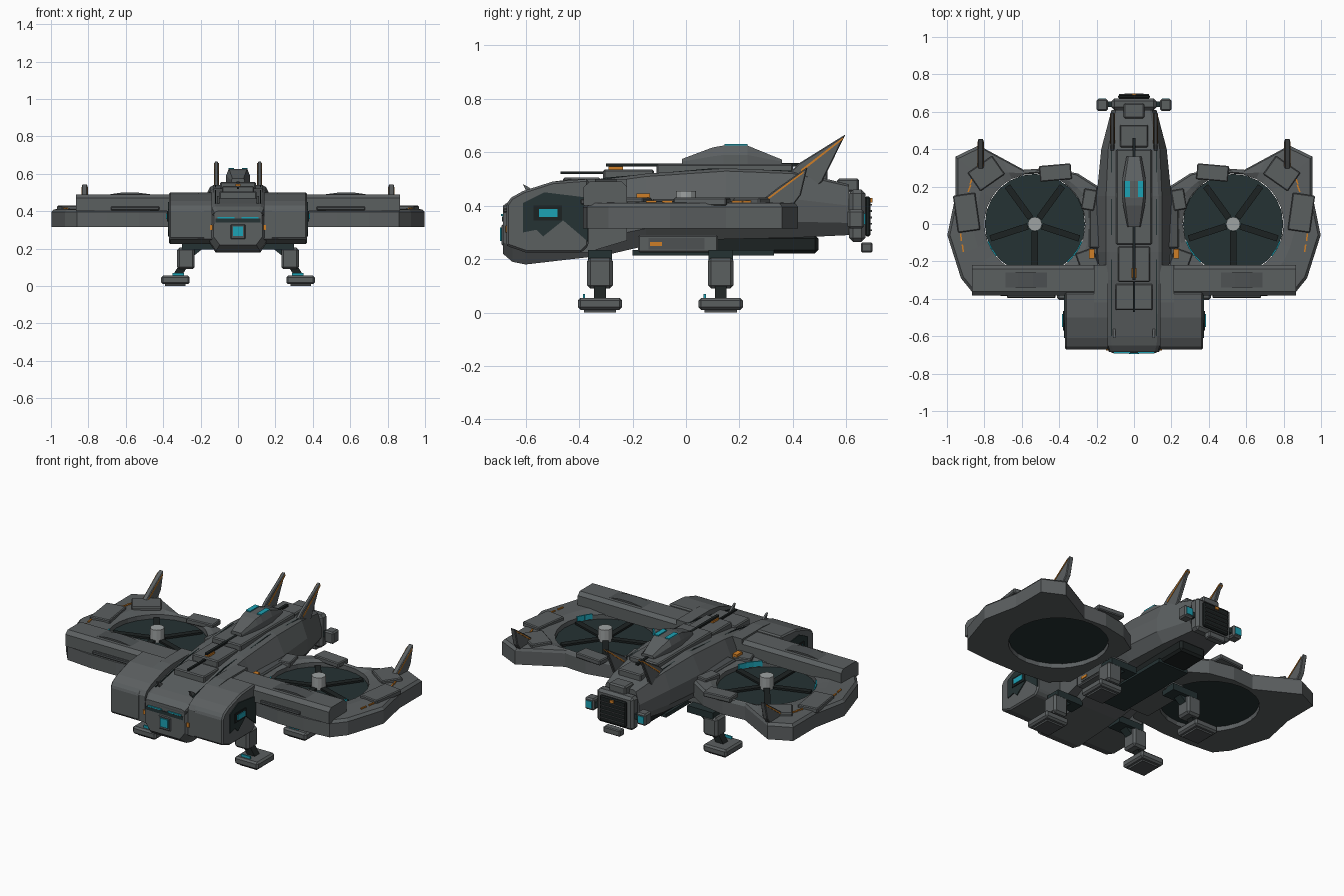
import bpy, bmesh, math
from mathutils import Vector, Matrix


def material(name, rgb):
    m = bpy.data.materials.new(name)
    m.diffuse_color = (*rgb, 1)
    return m


GREY = material("hull grey", (0.105, 0.115, 0.118))
MID = material("panel grey", (0.075, 0.083, 0.086))
DARK = material("dark teal", (0.018, 0.032, 0.033))
BLACK = material("near black", (0.012, 0.016, 0.016))
CYAN = material("cyan light", (0.012, 0.36, 0.46))
ORANGE = material("orange mark", (0.62, 0.21, 0.02))
PALE = material("pale metal", (0.34, 0.36, 0.36))


def finish(name, bm, mat, mirror=False, bevel=0):
    bmesh.ops.recalc_face_normals(bm, faces=bm.faces)
    me = bpy.data.meshes.new(name)
    bm.to_mesh(me)
    bm.free()
    me.materials.append(mat)
    ob = bpy.data.objects.new(name, me)
    bpy.context.collection.objects.link(ob)
    if bevel:
        b = ob.modifiers.new("bevel", 'BEVEL')
        b.width, b.segments = bevel, 1
    if mirror:
        ob.modifiers.new("mirror", 'MIRROR')
    return ob


def loft(name, rings, mat, mirror=False, bevel=0):
    """Skin a list of equal-length rings and cap both ends."""
    bm = bmesh.new()
    vs = [[bm.verts.new(p) for p in r] for r in rings]
    n = len(vs[0])
    for a, b in zip(vs, vs[1:]):
        for i in range(n):
            j = (i + 1) % n
            bm.faces.new((a[i], a[j], b[j], b[i]))
    bm.faces.new(vs[0])
    bm.faces.new(vs[-1])
    return finish(name, bm, mat, mirror, bevel)


def box(name, x, y, z, mat, mirror=False, bevel=0, turn=0):
    c = Vector(((x[0] + x[1]) / 2, (y[0] + y[1]) / 2, (z[0] + z[1]) / 2))
    bm = bmesh.new()
    bmesh.ops.create_cube(bm, size=1)
    m = (Matrix.Translation(c) @ Matrix.Rotation(math.radians(turn), 4, 'Z')
         @ Matrix.Diagonal((x[1] - x[0], y[1] - y[0], z[1] - z[0], 1)))
    bm.transform(m)
    return finish(name, bm, mat, mirror, bevel)


def side_plate(name, profile, x0, x1, mat, mirror=True, bevel=0):
    """Extrude a y-z profile along x."""
    return loft(name, [[(x, y, z) for y, z in profile] for x in (x0, x1)], mat, mirror, bevel)


def disc(name, c, r, depth, mat, sides=24):
    bm = bmesh.new()
    bmesh.ops.create_cone(bm, cap_ends=True, segments=sides, radius1=r, radius2=r, depth=depth,
                          matrix=Matrix.Translation(c))
    return finish(name, bm, mat, True)


# Fuselage: ten-sided sections (y, half width, bottom, top, top half width)
def section(y, w, zb, zt, wt):
    h = zt - zb
    half = [(w * 0.75, zb), (w, zb + 0.24 * h), (w, zb + 0.58 * h), (wt * 1.15, zt - 0.04 * h), (wt, zt)]
    return [(x, y, z) for x, z in half] + [(-x, y, z) for x, z in reversed(half)]


loft("fuselage", [section(*s) for s in (
    (-0.685, 0.13, 0.22, 0.40, 0.11), (-0.65, 0.155, 0.19, 0.425, 0.12),
    (-0.60, 0.16, 0.18, 0.44, 0.125), (-0.30, 0.18, 0.215, 0.50, 0.13),
    (-0.15, 0.195, 0.25, 0.52, 0.13), (0.15, 0.20, 0.275, 0.54, 0.13),
    (0.40, 0.175, 0.28, 0.53, 0.12), (0.61, 0.12, 0.29, 0.48, 0.085))], GREY)

# Raised spine plates
for i, (y0, y1, w, z0, z1) in enumerate(((-0.46, -0.32, 0.10, 0.49, 0.505), (-0.31, -0.12, 0.085, 0.52, 0.535),
                                         (-0.11, 0.40, 0.095, 0.535, 0.556), (0.41, 0.53, 0.075, 0.52, 0.535))):
    box(f"spine_plate_{i}", (-w, w), (y0, y1), (z0 - 0.04, z1), GREY, bevel=0.006)
side_plate("spine_groove", [(-0.6, 0.445), (-0.3, 0.505), (0.1, 0.54), (0.45, 0.53), (0.45, 0.50), (-0.6, 0.41)],
           0.118, 0.124, DARK)

# Dorsal sensor pod with windows
loft("dorsal_pod", [[(-w, y, 0.55), (w, y, 0.55), (w, y, zm), (wt, y, zt), (-wt, y, zt), (-w, y, zm)]
                    for y, w, wt, zm, zt in ((-0.015, 0.035, 0.03, 0.565, 0.575), (0.10, 0.058, 0.045, 0.585, 0.618),
                                            (0.14, 0.064, 0.05, 0.59, 0.625), (0.23, 0.064, 0.05, 0.59, 0.625),
                                            (0.36, 0.04, 0.03, 0.565, 0.572))], GREY)
box("dorsal_window", (0.022, 0.05), (0.145, 0.23), (0.623, 0.631), CYAN, True)
box("dorsal_barrel", (-0.008, 0.008), (-0.30, 0.0), (0.547, 0.558), BLACK)
box("rear_rod", (-0.008, 0.008), (0.35, 0.46), (0.547, 0.56), BLACK)
box("barrel_mark", (-0.014, 0.014), (-0.29, -0.235), (0.532, 0.546), ORANGE)
box("front_rod", (-0.006, 0.006), (-0.47, -0.29), (0.518, 0.528), BLACK)

# Nose details
box("nose_frame", (-0.04, 0.04), (-0.69, -0.67), (0.25, 0.33), MID, bevel=0.005)
box("nose_sensor", (-0.026, 0.026), (-0.696, -0.688), (0.267, 0.318), CYAN)
box("nose_brow", (-0.135, 0.135), (-0.685, -0.64), (0.375, 0.39), MID, bevel=0.004)
box("nose_light", (0.02, 0.11), (-0.692, -0.684), (0.362, 0.369), CYAN, True)
box("nose_slot", (-0.12, 0.12), (-0.689, -0.68), (0.34, 0.36), DARK)
side_plate("nose_antenna", [(-0.585, 0.43), (-0.61, 0.48), (-0.59, 0.47), (-0.55, 0.44)], 0.10, 0.112, GREY)

# Cheek pods with dark side openings and windows
side_plate("cheek_pod", [(-0.67, 0.25), (-0.67, 0.405), (-0.655, 0.43), (-0.61, 0.455), (-0.50, 0.49), (-0.42, 0.50),
                         (-0.22, 0.50), (-0.22, 0.27), (-0.37, 0.225), (-0.60, 0.225)], 0.14, 0.215, GREY)
side_plate("cheek_shell", [(-0.672, 0.25), (-0.672, 0.405), (-0.655, 0.43), (-0.61, 0.455), (-0.50, 0.49),
                           (-0.365, 0.50), (-0.365, 0.25), (-0.39, 0.225), (-0.60, 0.225)], 0.175, 0.37, GREY, bevel=0.008)
side_plate("cheek_opening", [(-0.61, 0.41), (-0.53, 0.45), (-0.366, 0.43), (-0.366, 0.265), (-0.46, 0.345),
                             (-0.535, 0.285), (-0.56, 0.31), (-0.61, 0.30)], 0.368, 0.375, DARK)
box("cheek_window_frame", (0.37, 0.38), (-0.57, -0.465), (0.345, 0.4), BLACK, True)
box("cheek_window", (0.377, 0.384), (-0.55, -0.48), (0.357, 0.387), CYAN, True)
box("cheek_headlight", (0.135, 0.15), (-0.676, -0.665), (0.30, 0.325), ORANGE, True)

# Lift-fan ducts: an outer outline bridged to a round opening
FAN = Vector((0.53, 0.0, 0.0))
OUT = [(0.998, -0.06), (0.955, 0.15), (0.955, 0.36), (0.83, 0.42), (0.59, 0.29), (0.45, 0.30), (0.30, 0.27), (0.19, 0.20),
       (0.19, 0.0), (0.19, -0.25), (0.30, -0.36), (0.53, -0.385), (0.70, -0.385), (0.86, -0.37), (0.925, -0.29)]
pts = []
for a, b in zip(OUT, OUT[1:] + OUT[:1]):
    pts += [Vector((*a, 0)), Vector(((a[0] + b[0]) / 2, (a[1] + b[1]) / 2, 0))]
inner = [FAN + (p - FAN).normalized() * 0.27 for p in pts]
mid = [i.lerp(o, 0.3) for i, o in zip(inner, pts)]
bm = bmesh.new()
loops = [[bm.verts.new((p.x, p.y, z)) for p in ring] for ring, z in
         ((inner, 0.315), (pts, 0.315), (pts, 0.395), ([p.lerp(FAN, 0.03) for p in pts], 0.41), (mid, 0.415), (inner, 0.405))]
for a, b in zip(loops, loops[1:] + loops[:1]):
    for i in range(len(a)):
        j = (i + 1) % len(a)
        bm.faces.new((a[i], a[j], b[j], b[i]))
finish("fan_duct", bm, GREY, True)
disc("fan_floor", FAN + Vector((0, 0, 0.36)), 0.268, 0.04, DARK)
disc("fan_hub", FAN + Vector((0, 0, 0.415)), 0.038, 0.08, PALE, 12)
for k in range(5):
    a = math.radians(90 + 72 * k + 36)
    c = FAN + Vector((math.cos(a), math.sin(a), 0)) * 0.145
    box(f"fan_blade_{k}", (c.x - 0.105, c.x + 0.105), (c.y - 0.017, c.y + 0.017), (0.385, 0.396), BLACK, True,
        turn=math.degrees(a))
# Light strips along the front rim of the fan
for k, a in enumerate((205, 215, 225, 325, 335)):
    c = FAN + Vector((math.cos(math.radians(a)), math.sin(math.radians(a)), 0)) * 0.266
    box(f"fan_light_{k}", (c.x - 0.022, c.x + 0.022), (c.y - 0.004, c.y + 0.004), (0.385, 0.416), CYAN, True, turn=a + 90)

# Armour plates and orange marks on the ducts
for k, (x, y, w, d, t) in enumerate(((0.42, 0.275, 0.17, 0.085, -5), (0.79, 0.27, 0.16, 0.12, -35), (0.895, 0.06, 0.12, 0.20, -8),
                                     (0.24, 0.13, 0.07, 0.11, 10), (0.25, -0.19, 0.10, 0.10, -20))):
    box(f"duct_plate_{k}", (x - w / 2, x + w / 2), (y - d / 2, y + d / 2), (0.40, 0.43), GREY, True, 0.005, t)
for k, (x, y, t) in enumerate(((0.915, -0.13, -8), (0.925, -0.07, -8), (0.88, 0.19, 20), (0.87, 0.23, 20))):
    box(f"duct_mark_{k}", (x - 0.004, x + 0.004), (y - 0.02, y + 0.02), (0.408, 0.419), ORANGE, True, turn=t)
box("root_mark", (0.21, 0.24), (-0.185, -0.135), (0.40, 0.445), ORANGE, True)
box("root_joint", (0.15, 0.24), (-0.13, 0.17), (0.35, 0.425), MID, True, 0.008)

# Wing beam across the front of the ducts
side_plate("wing_beam", [(-0.383, 0.40), (-0.383, 0.47), (-0.36, 0.49), (-0.24, 0.49), (-0.22, 0.47), (-0.22, 0.40)],
           0.17, 0.865, GREY)
box("beam_cover", (0.42, 0.68), (-0.395, -0.375), (0.405, 0.425), MID, True, 0.004)
loft("beam_fairing", [[(x, -0.34, 0.485), (x, -0.26, 0.485), (x, -0.26, z), (x, -0.34, z)]
                      for x, z in ((0.45, 0.488), (0.54, 0.50), (0.62, 0.50), (0.70, 0.488))], MID, True)

# Tail fins and outer duct fins
side_plate("tail_fin", [(0.36, 0.50), (0.425, 0.56), (0.597, 0.667), (0.51, 0.49), (0.48, 0.46)], 0.105, 0.126, GREY, bevel=0.004)
side_plate("tail_fin_mark", [(0.43, 0.535), (0.59, 0.658), (0.59, 0.650), (0.43, 0.525)], 0.102, 0.129, ORANGE)
side_plate("outer_fin", [(0.27, 0.41), (0.34, 0.465), (0.455, 0.545), (0.43, 0.44), (0.40, 0.40)], 0.805, 0.835, GREY, bevel=0.004)
side_plate("outer_fin_mark", [(0.30, 0.425), (0.44, 0.53), (0.44, 0.522), (0.30, 0.417)], 0.802, 0.838, ORANGE)

# Tail engine block, grille and side thrusters
box("tail_block", (-0.12, 0.12), (0.61, 0.672), (0.265, 0.46), GREY, bevel=0.015)
box("tail_grille", (-0.085, 0.085), (0.67, 0.69), (0.285, 0.435), BLACK, bevel=0.006)
for k in range(5):
    z = 0.305 + 0.024 * k
    box(f"grille_bar_{k}", (-0.08, 0.08), (0.688, 0.696), (z, z + 0.006), MID)
box("tail_mark", (-0.012, 0.012), (0.69, 0.698), (0.412, 0.428), ORANGE)
box("tail_top_box", (-0.055, 0.055), (0.565, 0.648), (0.45, 0.502), GREY, bevel=0.008)
box("tail_low_box", (-0.055, 0.055), (0.655, 0.698), (0.225, 0.262), GREY, bevel=0.005)
box("thruster_arm", (0.10, 0.16), (0.625, 0.655), (0.335, 0.365), DARK, True)
box("side_thruster", (0.14, 0.20), (0.605, 0.667), (0.315, 0.385), GREY, True, 0.008)
box("thruster_light", (0.15, 0.19), (0.664, 0.671), (0.33, 0.37), CYAN, True)

# Belly sponsons and dark belly bay
box("sponson", (0.09, 0.25), (-0.18, 0.12), (0.225, 0.29), GREY, True, 0.006)
box("sponson_panel", (0.247, 0.254), (-0.14, 0.07), (0.237, 0.28), MID, True)
box("sponson_mark", (0.25, 0.258), (-0.135, -0.09), (0.249, 0.264), ORANGE, True)
box("belly_bay", (-0.085, 0.085), (0.0, 0.495), (0.222, 0.29), BLACK, bevel=0.012)
box("belly_rail", (-0.10, 0.10), (-0.2, 0.33), (0.213, 0.235), DARK)

# Landing legs, front and rear
for tag, y in (("front", -0.322), ("rear", 0.13)):
    box(f"{tag}_leg_mount", (0.13, 0.30), (y - 0.045, y + 0.045), (0.195, 0.235), DARK, True)
    loft(f"{tag}_leg_brace", [[(x, y - 0.025, z), (x, y + 0.025, z), (x + 0.05, y + 0.025, z), (x + 0.05, y - 0.025, z)]
                              for x, z in ((0.15, 0.23), (0.25, 0.15))], DARK, True)
    box(f"{tag}_leg", (0.232, 0.325), (y - 0.048, y + 0.048), (0.09, 0.205), GREY, True, 0.012)
    loft(f"{tag}_ankle", [[(x - 0.025, y - 0.022, z), (x + 0.025, y - 0.022, z), (x + 0.025, y + 0.022, z), (x - 0.025, y + 0.022, z)]
                          for x, z in ((0.335, 0.04), (0.285, 0.12))], BLACK, True)
    box(f"{tag}_foot", (0.258, 0.412), (y - 0.083, y + 0.083), (0.01, 0.055), GREY, True, 0.01)
    box(f"{tag}_sole", (0.28, 0.39), (y - 0.06, y + 0.06), (0.0, 0.012), MID, True)
    box(f"{tag}_foot_light", (0.29, 0.35), (y - 0.064, y - 0.056), (0.05, 0.07), CYAN, True)
